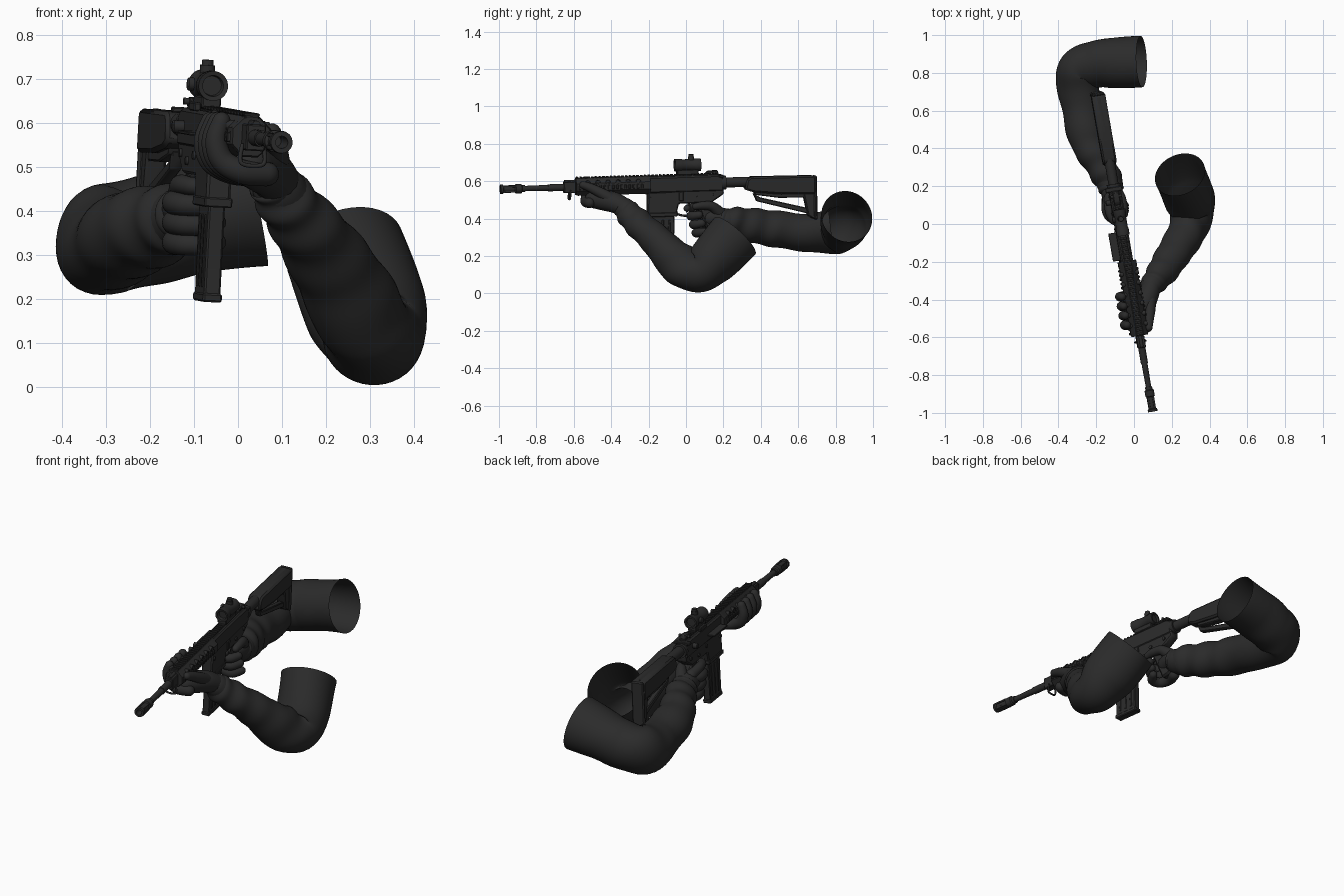
import bpy, bmesh, math
from mathutils import Vector, Matrix

if "Cube" in bpy.data.objects:
    bpy.data.objects.remove(bpy.data.objects["Cube"])

black = bpy.data.materials.new("charcoal black")
black.diffuse_color = (0.024, 0.024, 0.024, 1)
black.use_nodes = True
black.node_tree.nodes["Principled BSDF"].inputs["Base Color"].default_value = black.diffuse_color

# Rifle pose: built along y around the bore, then turned into place
GUN = (Matrix.Translation((-0.072, 0, 0.587)) @ Matrix.Rotation(math.radians(9.8), 4, 'Z')
       @ Matrix.Rotation(math.radians(1.7), 4, 'X') @ Matrix.Rotation(math.radians(3), 4, 'Y'))


def finish(bm, name, matrix=None, angle=35):
    bmesh.ops.recalc_face_normals(bm, faces=bm.faces)
    me = bpy.data.meshes.new(name)
    bm.to_mesh(me)
    bm.free()
    if matrix:
        me.transform(matrix)
    me.materials.append(black)
    me.shade_smooth()
    me.set_sharp_from_angle(angle=math.radians(angle))
    ob = bpy.data.objects.new(name, me)
    bpy.context.collection.objects.link(ob)
    return ob


def prism(name, pts, x0, x1, bevel=0.004):
    """Extrude a (y, z) side profile from x0 to x1."""
    bm = bmesh.new()
    f = bm.faces.new([bm.verts.new((x0, y, z)) for y, z in pts])
    r = bmesh.ops.extrude_face_region(bm, geom=[f])
    bmesh.ops.translate(bm, vec=(x1 - x0, 0, 0),
                        verts=[v for v in r['geom'] if isinstance(v, bmesh.types.BMVert)])
    bmesh.ops.recalc_face_normals(bm, faces=bm.faces)
    if bevel:
        bmesh.ops.bevel(bm, geom=bm.edges[:], offset=bevel, segments=1, affect='EDGES', clamp_overlap=True)
    return finish(bm, name, GUN)


def box(name, x0, x1, y0, y1, z0, z1, bevel=0.003):
    return prism(name, [(y0, z0), (y1, z0), (y1, z1), (y0, z1)], x0, x1, bevel)


def lathe(name, prof, n=24, cx=0, cz=0, axis='Y', at=0):
    """Revolve (distance, radius) pairs about an axis through the rifle."""
    bm = bmesh.new()
    rings = []
    for d, r in prof:
        ring = []
        for k in range(n):
            a = 2 * math.pi * (k + 0.5) / n
            c, s = r * math.cos(a), r * math.sin(a)
            p = {'Y': (cx + c, d, cz + s), 'X': (d, at + c, cz + s), 'Z': (cx + c, at + s, d)}[axis]
            ring.append(bm.verts.new(p))
        rings.append(ring)
    for a, b in zip(rings, rings[1:]):
        for k in range(n):
            bm.faces.new((a[k], a[(k + 1) % n], b[(k + 1) % n], b[k]))
    bm.faces.new(rings[0])
    bm.faces.new(rings[-1])
    return finish(bm, name, GUN)


def spline(pts, t):
    """Catmull-Rom through (x, y, z, radius) points, t in 0..1."""
    f = t * (len(pts) - 1)
    i = min(int(f), len(pts) - 2)
    u = f - i
    p = [Vector(pts[max(0, min(len(pts) - 1, j))]) for j in range(i - 1, i + 3)]
    return 0.5 * (2 * p[1] + (p[2] - p[0]) * u + (2 * p[0] - 5 * p[1] + 4 * p[2] - p[3]) * u * u
                  + (3 * p[1] - p[0] - 3 * p[2] + p[3]) * u ** 3)


def tube(name, pts, steps=24, n=16, fold=None, rounded=True, matrix=None):
    """Sweep a circle along a path; fold(t, a) scales the radius; rounded closes the ends."""
    bm = bmesh.new()
    samples = [spline(pts, k / steps) for k in range(steps + 1)]
    pos = [s.to_3d() for s in samples]
    rad = [s[3] for s in samples]
    tan = [(pos[min(k + 1, steps)] - pos[max(k - 1, 0)]).normalized() for k in range(steps + 1)]
    rows = [(pos[k], rad[k], tan[k], k / steps) for k in range(steps + 1)]
    if rounded:
        for end, sg in ((0, -1), (steps, 1)):
            cap = [(pos[end] + tan[end] * sg * rad[end] * math.sin(a), rad[end] * math.cos(a), tan[end], end / steps)
                   for a in (0.4, 0.8, 1.15, 1.45)]
            rows = cap[::-1] + rows if sg < 0 else rows + cap
    side = tan[0].orthogonal().normalized()
    rings = []
    for p, r, d, t in rows:
        side = (side - d * side.dot(d)).normalized()
        up = d.cross(side)
        ring = []
        for k in range(n):
            a = 2 * math.pi * k / n
            q = r * (fold(t, a) if fold else 1)
            ring.append(bm.verts.new(p + (side * math.cos(a) + up * math.sin(a)) * q))
        rings.append(ring)
    for a, b in zip(rings, rings[1:]):
        for k in range(n):
            bm.faces.new((a[k], a[(k + 1) % n], b[(k + 1) % n], b[k]))
    if rounded:
        bm.faces.new(rings[0])
        bm.faces.new(rings[-1])
    return finish(bm, name, matrix, 60)


# Barrel, pronged muzzle and gas block
lathe("barrel", [(-0.9, .014), (-.75, .016), (-.75, .019), (-.58, .019)])
lathe("muzzle_device", [(-.93, .012), (-1.008, .014), (-1.008, .025), (-.995, .026), (-.99, .018), (-.93, .018),
                        (-.925, .025), (-.895, .025), (-.89, .019), (-.875, .019), (-.875, .013)])
for k in range(4):
    a = k * math.pi / 2 + .78
    x, z = .02 * math.cos(a), .02 * math.sin(a)
    box("muzzle_prong", x - .005, x + .005, -1.0, -.925, z - .005, z + .005, .001)
box("gas_block", -.022, .022, -.665, -.60, -.03, .03)
lathe("gas_tube", [(-.66, .009), (-.55, .009)], 12, cz=.03)
tube("sling_loop", [(-.025, -.63, -.02, .005), (-.025, -.635, -.06, .005), (.025, -.635, -.06, .005),
                    (.025, -.63, -.02, .005)], 18, 8, matrix=GUN)

# Handguard with rails and cooling holes
lathe("handguard", [(-.6, .036), (-.6, .046), (-.59, .05), (-.235, .05), (-.225, .053), (-.2, .053)], 8)
for k in range(6):
    for s in (-1, 1):
        lathe("cooling_hole_rim", [(s * .03, .013), (s * .05, .013), (s * .05, .009), (s * .045, .009)],
              14, cz=.022, axis='X', at=-.54 + k * .055)
box("top_rail", -.016, .016, -.6, .18, .035, .048)
for k in range(38):
    y = -.595 + k * .0205
    box("top_rail_tooth", -.018, .018, y, y + .011, .046, .054, .002)
for k in range(16):
    y = -.59 + k * .0225
    for s in (-1, 1):
        box("side_rail_tooth", s * .048 - .006, s * .048 + .006, y, y + .012, -.014, .008, .002)

# Receiver
prism("upper_receiver", [(-.22, -.045), (.2, -.045), (.2, .03), (.17, .043), (-.22, .043)], -.032, .032, .008)
prism("lower_receiver", [(-.21, -.04), (-.215, -.165), (-.06, -.165), (-.045, -.105), (.13, -.105), (.2, -.06),
                         (.2, -.03)], -.028, .028, .006)
box("magazine_well_lip", -.032, .032, -.218, -.055, -.172, -.15)
prism("ejection_cover", [(-.19, -.012), (-.04, -.012), (-.04, -.004), (-.19, -.004)], -.072, -.03, .002)
lathe("forward_assist", [(-.03, .014), (-.055, .014), (-.058, .011)], 14, cz=.0, axis='X', at=.12)
box("charging_handle", -.05, .04, .175, .2, .03, .043)
for y, z in ((-.03, -.06), (.06, -.075), (.15, -.06), (-.19, -.07)):
    lathe("receiver_pin", [(-.034, .01), (.034, .01)], 12, cz=z, axis='X', at=y)
box("bolt_catch", .026, .036, -.045, -.02, -.09, -.04)

# Magazine
prism("magazine", [(-.2, -.12), (-.07, -.12), (-.07, -.23), (-.078, -.375), (-.205, -.375), (-.2, -.23)],
      -.019, .019, .004)
prism("magazine_base", [(-.21, -.368), (-.073, -.368), (-.073, -.388), (-.21, -.388)], -.022, .022)
for k in range(3):
    y = -.175 + k * .036
    prism("magazine_rib", [(y, -.19), (y + .012, -.19), (y + .006, -.355), (y - .006, -.355)], -.022, .022, .002)

# Trigger, guard and grip
tube("trigger_guard", [(0, -.06, -.13, .006), (0, -.045, -.163, .006), (0, .02, -.17, .006), (0, .06, -.13, .006)],
     16, 8, matrix=GUN)
tube("trigger", [(0, .01, -.1, .006), (0, .014, -.125, .006), (0, .002, -.15, .005)], 8, 8, matrix=GUN)
prism("pistol_grip", [(.05, -.1), (.13, -.1), (.185, -.26), (.115, -.275)], -.022, .022, .01)

# Buffer tube and stock: wide rounded comb over a thinner open lower frame
lathe("buffer_tube", [(.19, .037), (.215, .037), (.215, .027), (.68, .027)], 20)
prism("stock_comb", [(.315, -.04), (.325, .012), (.345, .028), (.69, .025), (.7, .01), (.7, -.075), (.5, -.07),
                     (.36, -.055)], -.037, .037, .014)
prism("stock_spine", [(.63, -.06), (.7, -.06), (.7, -.2), (.685, -.208), (.655, -.19)], -.024, .024, .006)
prism("stock_web", [(.36, -.04), (.64, -.06), (.64, -.092), (.5, -.09), (.37, -.07)], -.02, .02)
prism("stock_strut", [(.36, -.06), (.4, -.085), (.66, -.15), (.66, -.18), (.38, -.105)], -.014, .014)
box("butt_pad", -.033, .033, .688, .706, -.212, .024, .006)

# Sights
box("scope_mount", -.022, .022, -.05, .065, .048, .075)
box("scope_mount_clamp", -.036, -.02, -.03, .04, .04, .06)
lathe("scope_body", [(-.04, .022), (-.058, .024), (-.06, .034), (-.025, .034), (-.018, .031), (.045, .031),
                     (.052, .034), (.08, .034), (.08, .025), (.07, .022)], 24, cz=.1)
lathe("scope_top_knob", [(.125, .017), (.145, .017), (.145, .013), (.157, .013)], 16, axis='Z', at=.03)
lathe("scope_side_knob", [(-.03, .015), (-.042, .015), (-.044, .012)], 16, cz=.1, axis='X', at=.03)
prism("rear_sight", [(.1, .05), (.175, .05), (.17, .068), (.12, .066)], -.018, .018)
lathe("rear_sight_knob", [(-.03, .008), (.03, .008)], 12, cz=.058, axis='X', at=.15)


# Sleeves: open tubes with bunched cloth near the cuff and softer folds above
def folds(t, a):
    cuff = max(0, 1 - t / 0.6)
    bend = math.exp(-((t - 0.62) / 0.12) ** 2)
    return (1 + .085 * cuff * math.sin(52 * t + 1.3 * math.sin(a)) + .035 * math.sin(15 * t + 2 * a)
            + .04 * bend * math.sin(36 * t + 2 * a))


tube("left_sleeve", [(.075, -.345, .47, .05), (.1, -.315, .435, .064), (.15, -.25, .37, .078), (.215, -.15, .275, .09),
                     (.275, -.05, .17, .105), (.306, .055, .115, .112), (.291, .14, .175, .135),
                     (.243, .262, .308, .142)], 90, 40, folds, False)
tube("right_sleeve", [(-.115, .17, .395, .057), (-.135, .23, .385, .074), (-.185, .33, .367, .088),
                      (-.245, .46, .348, .1), (-.28, .64, .325, .104), (-.303, .8, .335, .117),
                      (-.2, .845, .358, .125), (-.09, .853, .385, .13), (.04, .86, .412, .137)], 90, 40, folds, False)

# Left glove wraps the handguard from below
tube("left_palm", [(.1, -.31, .45, .048), (.075, -.38, .485, .055), (.05, -.44, .5, .056), (.03, -.49, .505, .05)])
for k in range(4):
    y = -.535 + k * .05
    ax = -.072 - .173 * y
    tube("left_finger", [(ax + .045, y + .02, .485, .028), (ax - .01, y, .49, .028), (ax - .055, y, .515, .027),
                         (ax - .07, y, .56, .025), (ax - .058, y, .605, .021)])
tube("left_thumb", [(.085, -.39, .5, .035), (.085, -.46, .54, .028), (.08, -.51, .565, .024), (.078, -.55, .58, .02)])
tube("left_cuff", [(.11, -.3, .425, .064), (.093, -.325, .45, .06)], 6, 24)

# Right glove closes around the pistol grip
tube("right_palm", [(-.12, .22, .39, .056), (-.118, .17, .405, .056), (-.118, .13, .405, .05)])
for k in range(3):
    z = .42 - k * .045
    y = k * .014
    tube("right_finger", [(-.13, .14 + y, z, .029), (-.145, .085 + y, z, .028), (-.125, .035 + y, z - .004, .026),
                          (-.075, .03 + y, z - .006, .024), (-.048, .07 + y, z, .021)])
tube("right_index_finger", [(-.13, .14, .445, .028), (-.13, .07, .46, .024), (-.11, .02, .458, .021),
                            (-.08, .005, .455, .018)])
tube("right_thumb", [(-.1, .18, .43, .034), (-.07, .14, .465, .026), (-.055, .09, .47, .022), (-.05, .05, .465, .018)])
tube("right_cuff", [(-.135, .235, .38, .073), (-.125, .205, .388, .068)], 6, 24)
